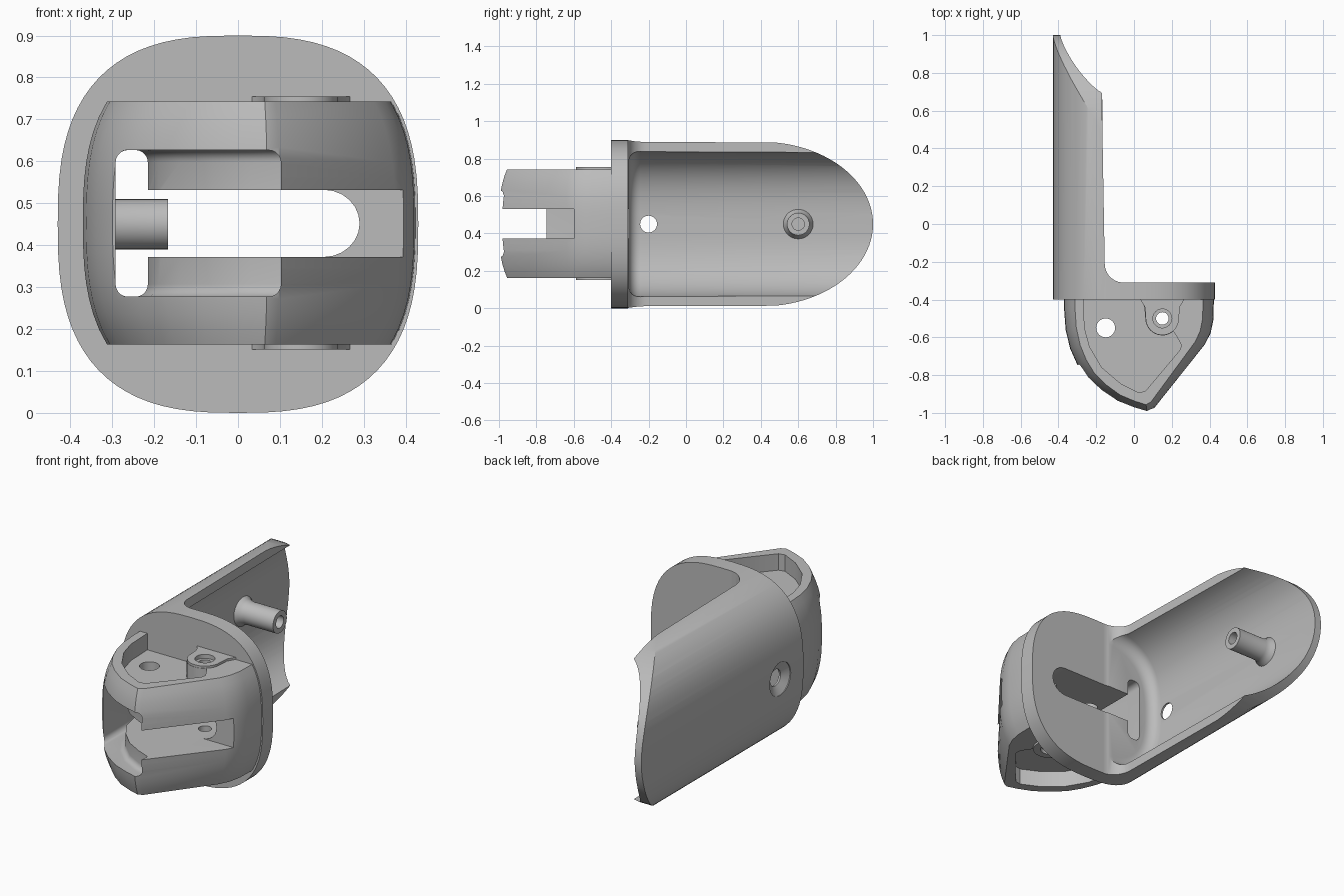
import bpy, bmesh, math

old = bpy.data.objects.get("Cube")
if old:
    bpy.data.objects.remove(old, do_unlink=True)

ZC = 0.45      # height of the horizontal symmetry plane
POWER = 2.7    # roundness of the body section

grey = bpy.data.materials.new("plain_grey")
grey.use_nodes = True
grey.diffuse_color = (0.5, 0.5, 0.5, 1)
grey.node_tree.nodes["Principled BSDF"].inputs["Base Color"].default_value = (0.5, 0.5, 0.5, 1)


def loft(name, rings, bevel=0):
    """Skin a list of equal-length rings and cap both ends."""
    bm = bmesh.new()
    loops = [[bm.verts.new(p) for p in ring] for ring in rings]
    n = len(loops[0])
    for a, b in zip(loops, loops[1:]):
        for i in range(n):
            j = (i + 1) % n
            bm.faces.new((a[i], a[j], b[j], b[i]))
    caps = [bm.faces.new(loops[0]), bm.faces.new(loops[-1])]
    bmesh.ops.recalc_face_normals(bm, faces=bm.faces[:])
    if bevel:
        edges = [e for f in caps for e in f.edges]
        bmesh.ops.bevel(bm, geom=edges, offset=bevel, segments=5,
                        profile=0.5, affect='EDGES')
    mesh = bpy.data.meshes.new(name)
    bm.to_mesh(mesh)
    bm.free()
    mesh.materials.append(grey)
    obj = bpy.data.objects.new(name, mesh)
    bpy.context.collection.objects.link(obj)
    return obj


def place(pts, axis, h):
    """Put a flat profile at distance h along an axis."""
    if axis == 'x':
        return [(h, a, b) for a, b in pts]
    if axis == 'y':
        return [(a, h, b) for a, b in pts]
    return [(a, b, h) for a, b in pts]


def prism(name, pts, axis, lo, hi, bevel=0):
    return loft(name, [place(pts, axis, lo), place(pts, axis, hi)], bevel)


def boolean(obj, cutter, op='DIFFERENCE', keep=False):
    mod = obj.modifiers.new("cut", 'BOOLEAN')
    mod.operation, mod.solver, mod.object = op, 'EXACT', cutter
    bpy.context.view_layer.objects.active = obj
    bpy.ops.object.modifier_apply(modifier=mod.name)
    if not keep:
        bpy.data.objects.remove(cutter, do_unlink=True)


def arc(cx, cy, rx, ry, start, end, n=12):
    angles = [math.radians(start + (end - start) * i / n) for i in range(n + 1)]
    return [(cx + rx * math.cos(t), cy + ry * math.sin(t)) for t in angles]


def circle(cx, cy, r, n=32):
    return arc(cx, cy, r, r, 0, 360, n)[:-1]


def rounded_section(w, h, n=80):
    pts = []
    for i in range(n):
        c, s = math.cos(2 * math.pi * i / n), math.sin(2 * math.pi * i / n)
        pts.append((math.copysign(w * abs(c) ** (2 / POWER), c),
                    ZC + math.copysign(h * abs(s) ** (2 / POWER), s)))
    return pts


# Flange and long arm: one rounded section trimmed to an L and a rounded tip
body = prism("flange_and_arm", rounded_section(0.43, 0.45), 'y', -0.4, 1.1)
ell = ([(-0.6, -0.5), (0.6, -0.5), (0.6, -0.31), (-0.05, -0.31)]
       + arc(-0.055, -0.21, 0.1, 0.1, -90, -180)
       + [(-0.17, 0.66), (-0.17, 1.2), (-0.6, 1.2)])
boolean(body, prism("ell_trim", ell, 'z', -0.2, 1.2), 'INTERSECT')
tip = [(-0.6, -0.2), (0.4, -0.2)] + arc(0.4, ZC, 0.6, 0.44, -90, 90, 48) + [(0.4, 1.1), (-0.6, 1.1)]
boolean(body, prism("tip_trim", tip, 'x', -0.7, 0.7), 'INTERSECT')

# Hollow channel along the arm, filleted where it meets the flange
fillet = 0.06
rings = []
for i in range(7):
    t = math.pi / 2 * i / 6
    inset = fillet * (1 - math.sin(t))
    rings.append(place(rounded_section(0.39 - inset, 0.4 - inset), 'y',
                       -0.305 + fillet * (1 - math.cos(t))))
rings.append(place(rounded_section(0.39, 0.4), 'y', 1.3))
boolean(body, loft("channel", rings))

# Countersunk screw hole through the arm
steps = ((-0.5, 0.1), (-0.425, 0.09), (-0.4, 0.045), (-0.3, 0.045))
boolean(body, loft("screw_hole", [place(circle(-0.2, ZC, r), 'x', x) for x, r in steps]))

# Hollow post standing on the arm's inner face
steps = ((-0.405, 0.085), (-0.385, 0.078), (-0.37, 0.066), (-0.345, 0.06),
         (-0.167, 0.06), (-0.167, 0.033), (-0.3, 0.033))
post = loft("arm_post", [place(circle(0.6, ZC, r), 'x', x) for x, r in steps])

# Forked block in front of the flange, narrowing toward top and bottom
outline = [(-0.37, -0.36), (-0.37, -0.45), (-0.362, -0.56), (-0.338, -0.66), (-0.3, -0.745),
           (-0.25, -0.82), (-0.18, -0.885), (-0.09, -0.945), (0, -0.98), (0.07, -1.0),
           (0.1, -0.985), (0.375, -0.64), (0.405, -0.58), (0.42, -0.51), (0.424, -0.36)]
rings = []
for i in range(17):
    dz = 0.29 * (i / 8 - 1)
    s = (1 - abs(dz / 0.43) ** POWER) ** (1 / POWER)
    rings.append([(0.027 + (x - 0.027) * s, -0.4 + (y + 0.4) * (0.5 + s / 2), ZC + 0.003 + dz)
                  for x, y in outline])
block = loft("fork_block", rings)

# Mid slot between the jaws and the curved side groove, both running through the flange
slot = [(-0.25, 0.372), (0.2, 0.372)] + arc(0.205, ZC + 0.002, 0.085, 0.08, -90, 90) + [(0.2, 0.532), (-0.25, 0.532)]
groove = [(-0.292, -0.2), (-0.292, -0.745), (-0.6, -0.78), (-0.6, -1.2), (0.09, -1.2),
          (0.105, -0.93), (0.03, -0.9), (-0.06, -0.85), (-0.14, -0.77), (-0.19, -0.69),
          (-0.215, -0.58), (-0.215, -0.2)]
slot_cut = prism("slot_cutter", slot, 'y', -0.7, -0.2)
groove_cut = prism("groove_cutter", groove, 'z', 0.277, 0.627, 0.03)
for cutter in (slot_cut, groove_cut):
    boolean(body, cutter, keep=True)
    boolean(block, cutter)
mouth = [(-0.26, 0.372), (0.6, 0.372), (0.6, 0.532), (-0.26, 0.532)]
boolean(block, prism("jaw_mouth", mouth, 'y', -1.2, -0.6))

# Pockets in the outer faces of both jaws, with raised screw bosses
BX, BY = 0.15, -0.5
pocket = ([(-0.268, -0.395), (-0.262, -0.55), (-0.235, -0.65), (-0.17, -0.76), (-0.07, -0.845),
           (0.025, -0.892), (0.06, -0.885), (0.245, -0.665), (0.25, -0.64), (0.235, -0.61)]
          + arc(BX, BY, 0.09, 0.09, -50, -180) + [(0.055, -0.44), (0.035, -0.395)])
boss_shape = ([(0.02, -0.38), (0.04, -0.41), (0.058, -0.44)]
              + arc(BX, BY, 0.088, 0.088, 180, 360, 20)
              + [(0.242, -0.44), (0.26, -0.41), (0.28, -0.38)])
for side, label in ((1, "upper"), (-1, "lower")):
    def level(d):
        return ZC + 0.003 + side * d
    boolean(block, prism("pocket", pocket, 'z', level(0.2), level(0.5)))
    boss = prism(label + "_screw_boss", boss_shape, 'z', level(0.26), level(0.302))
    for part in (boss, block):
        boolean(part, prism("boss_hole", circle(BX, BY, 0.033), 'z', level(0.03), level(0.5)))
        boolean(part, prism("boss_recess", circle(BX, BY, 0.05), 'z', level(0.28), level(0.5)))
boolean(block, prism("pin_hole", circle(-0.15, -0.55, 0.05), 'z', -0.1, 1.1))

# Smooth curves, sharp edges
bpy.ops.object.select_all(action='DESELECT')
for obj in bpy.context.collection.objects:
    if obj.type == 'MESH' and grey.name in obj.data.materials:
        obj.select_set(True)
        bpy.context.view_layer.objects.active = obj
bpy.ops.object.shade_smooth_by_angle(angle=math.radians(30))
